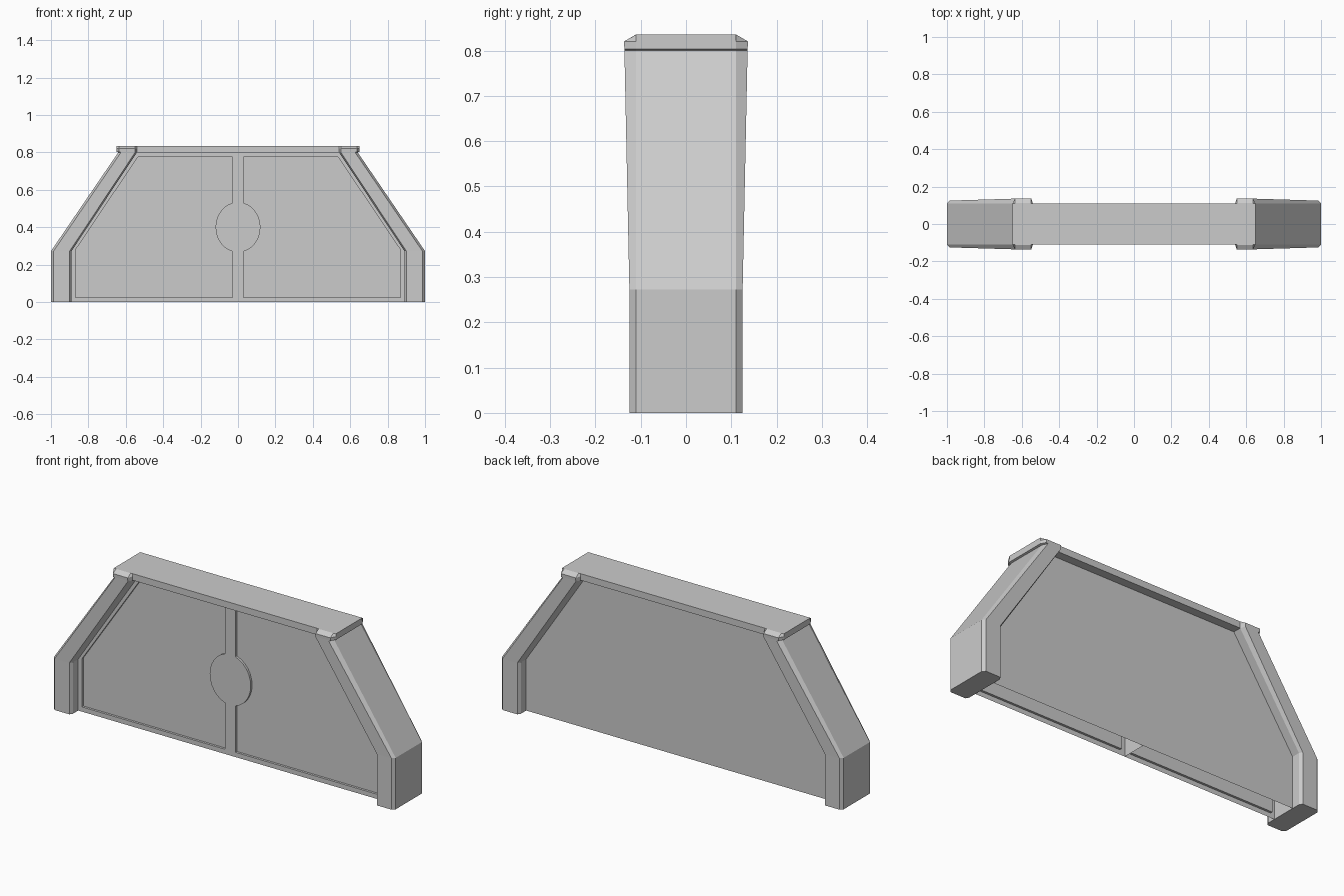
import bpy, bmesh, math

if "Cube" in bpy.data.objects:
    bpy.data.objects.remove(bpy.data.objects["Cube"])

PANEL_Y = 0.065   # front/back panel planes
RECESS = 0.012


def finish(name, bm, mirror=False, fix=True):
    if fix:
        bmesh.ops.recalc_face_normals(bm, faces=bm.faces)
    me = bpy.data.meshes.new(name)
    bm.to_mesh(me)
    bm.free()
    ob = bpy.data.objects.new(name, me)
    bpy.context.collection.objects.link(ob)
    if mirror:
        m = ob.modifiers.new("mirror", "MIRROR")
        m.use_axis[0] = True
        m.merge_threshold = 0.0001
    return ob


def loop(bm, pts, y):
    vs = [bm.verts.new((x, y, z)) for x, z in pts]
    es = [bm.edges.new((vs[i], vs[(i + 1) % len(vs)])) for i in range(len(vs))]
    return vs, es


# side posts: chamfered section lofted upward (z, outer x, inner x, half depth)
sections = [(0, 1.0, 0.89, 0.125), (0.272, 1.0, 0.89, 0.125),
            (0.80, 0.64, 0.54, 0.136), (0.803, 0.65, 0.54, 0.136),
            (0.82, 0.65, 0.54, 0.137), (0.835, 0.65, 0.54, 0.111)]
bm = bmesh.new()
rings = []
for z, xo, xi, d in sections:
    half = [(xo, 0.11), (xo - 0.014, d), (xi + 0.01, d), (xi, 0.11)]
    ring = half + [(x, -y) for x, y in reversed(half)]
    rings.append([bm.verts.new((x, y, z)) for x, y in ring])
for a, b in zip(rings, rings[1:]):
    for i in range(8):
        j = (i + 1) % 8
        bm.faces.new((a[i], a[j], b[j], b[i]))
bm.faces.new(rings[0])
bm.faces.new(rings[-1])
finish("side_posts", bm, True)

# top beam
bm = bmesh.new()
bmesh.ops.create_cube(bm, size=1)
for v in bm.verts:
    v.co = (v.co.x * 1.1, v.co.y * 0.22, 0.8175 + v.co.z * 0.035)
finish("top_beam", bm)

# front panel: frame, centre strip and round boss around a sunken field
outline = [(0, 0), (0.89, 0), (0.89, 0.272), (0.54, 0.80), (0, 0.80)]
field = [(0.03, 0.025), (0.868, 0.025), (0.868, 0.28), (0.535, 0.775), (0.03, 0.775)]
t0 = math.acos(0.25)
for i in range(13):
    t = t0 - 2 * t0 * i / 12
    field.append((0.12 * math.cos(t), 0.4 + 0.134 * math.sin(t)))
bm = bmesh.new()
_, e1 = loop(bm, outline, -PANEL_Y)
rim, e2 = loop(bm, field, -PANEL_Y)
bmesh.ops.triangle_fill(bm, use_beauty=True, use_dissolve=False,
                        edges=e1 + e2, normal=(0, -1, 0))
deep, _ = loop(bm, field, -PANEL_Y + RECESS)
for i in range(len(rim)):
    j = (i + 1) % len(rim)
    bm.faces.new((rim[i], rim[j], deep[j], deep[i]))
bm.faces.new(deep)
bmesh.ops.recalc_face_normals(bm, faces=bm.faces)
if max(bm.faces, key=lambda f: f.calc_area()).normal.y > 0:
    bmesh.ops.reverse_faces(bm, faces=bm.faces)
finish("front_panel", bm, True, False)

# plain back panel, the inside is open at the bottom
bm = bmesh.new()
vs, _ = loop(bm, outline[1:4] + [(-x, z) for x, z in reversed(outline[1:4])], PANEL_Y)
f = bm.faces.new(vs)
f.normal_update()
if f.normal.y < 0:
    f.normal_flip()
finish("back_panel", bm, False, False)

# inner divider between the two hollow halves
bm = bmesh.new()
bm.faces.new([bm.verts.new(p) for p in ((0, -PANEL_Y, 0), (0, PANEL_Y, 0),
                                        (0, PANEL_Y, 0.8), (0, -PANEL_Y, 0.8))])
finish("inner_divider", bm, False, False)
